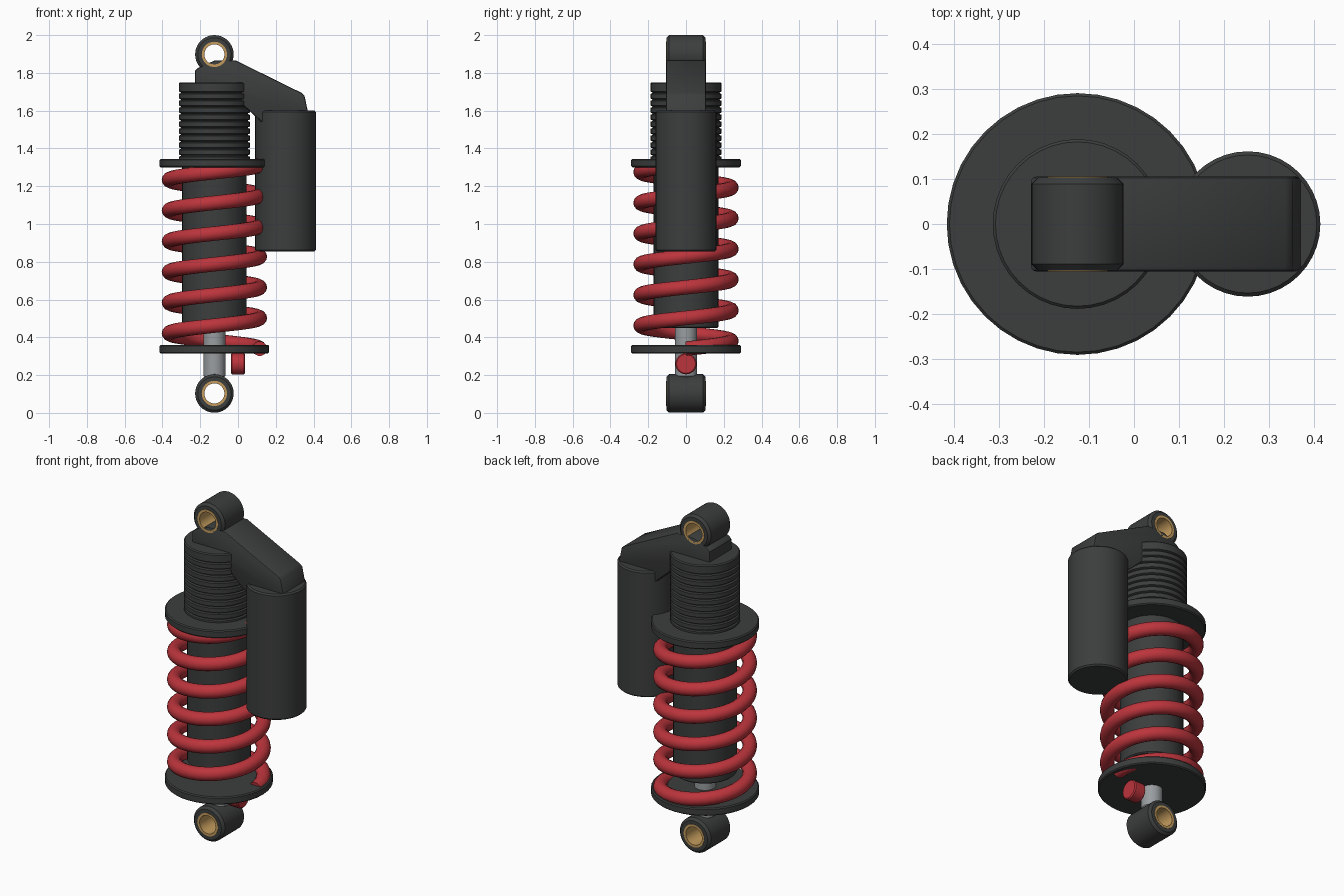
import bpy, bmesh
from math import pi, sin, cos, radians
from mathutils import Matrix, Vector

if "Cube" in bpy.data.objects:
    bpy.data.objects.remove(bpy.data.objects["Cube"])

AX = -0.125   # x of the damper axis
RX = 0.252    # x of the reservoir axis


def material(name, rgb):
    m = bpy.data.materials.new(name)
    m.diffuse_color = (*rgb, 1)
    m.use_nodes = True
    m.node_tree.nodes["Principled BSDF"].inputs["Base Color"].default_value = m.diffuse_color
    return m


DARK = material("dark_metal", (0.045, 0.048, 0.047))
RED = material("red_paint", (0.50, 0.035, 0.045))
GOLD = material("brass", (0.55, 0.33, 0.11))
STEEL = material("steel", (0.32, 0.34, 0.35))


def finish(name, bm, mat, angle=35):
    bmesh.ops.recalc_face_normals(bm, faces=bm.faces)
    me = bpy.data.meshes.new(name)
    bm.to_mesh(me)
    bm.free()
    ob = bpy.data.objects.new(name, me)
    bpy.context.collection.objects.link(ob)
    me.materials.append(mat)
    bpy.ops.object.select_all(action='DESELECT')
    ob.select_set(True)
    bpy.context.view_layer.objects.active = ob
    bpy.ops.object.shade_smooth_by_angle(angle=radians(angle))
    return ob


def lathe(name, profile, mat, loc, ring=False, rot=None, seg=40):
    """Spin (radius, height) points; ring=True closes the profile into a tube."""
    bm = bmesh.new()
    loops = [[bm.verts.new((r * cos(2 * pi * i / seg), r * sin(2 * pi * i / seg), z))
              for i in range(seg)] for r, z in profile]
    pairs = list(zip(loops, loops[1:]))
    if ring:
        pairs.append((loops[-1], loops[0]))
    for a, b in pairs:
        for i in range(seg):
            j = (i + 1) % seg
            bm.faces.new((a[i], a[j], b[j], b[i]))
    if not ring:
        bm.faces.new(loops[0])
        bm.faces.new(loops[-1])
    mtx = Matrix.Translation(loc) @ (rot or Matrix())
    bmesh.ops.transform(bm, matrix=mtx, verts=bm.verts)
    return finish(name, bm, mat)


def rod(name, r, z0, z1, mat, x=AX, b=0.006):
    prof = [(r - b, z0), (r, z0 + b), (r, z1 - b), (r - b, z1)]
    return lathe(name, prof, mat, (x, 0, 0))


# Mounting eyes with brass bushings
along_y = Matrix.Rotation(pi / 2, 4, 'X')
for label, z in (("lower", 0.103), ("upper", 1.898)):
    h, b = 0.103, 0.014
    lathe(label + "_eye", [(0.066, -h), (0.102 - b, -h), (0.102, b - h), (0.102, h - b),
                           (0.102 - b, h), (0.066, h)], DARK, (AX, 0, z), True, along_y)
    lathe(label + "_bushing", [(0.053, -0.105), (0.067, -0.105), (0.067, 0.105), (0.053, 0.105)],
          GOLD, (AX, 0, z), True, along_y)

# Damper: piston rod, body, spring seats
rod("piston_rod", 0.058, 0.19, 0.6, STEEL)
rod("damper_body", 0.171, 0.45, 1.4, DARK)
rod("lower_spring_seat", 0.29, 0.315, 0.36, DARK)
rod("upper_spring_collar", 0.29, 1.30, 1.345, DARK)

# Threaded preload sleeve
prof = [(0.188, 1.32)]
for k in range(10):
    z = 1.36 + k * 0.037
    prof += [(0.188, z - 0.004), (0.178, z), (0.178, z + 0.004), (0.188, z + 0.008)]
prof += [(0.188, 1.744), (0.182, 1.75)]
lathe("threaded_sleeve", prof, DARK, (AX, 0, 0))

# Reservoir
rod("reservoir", 0.161, 0.855, 1.60, DARK, RX, 0.008)

# Bridge arm from the upper eye to the reservoir
outline = [(-0.228, 1.70), (-0.228, 1.81), (-0.212, 1.826), (-0.125, 1.865), (-0.01, 1.865),
           (0.335, 1.695), (0.352, 1.68), (0.372, 1.585), (0.13, 1.535), (-0.04, 1.69)]
bm = bmesh.new()
face = bm.faces.new([bm.verts.new((x, -0.105, z)) for x, z in outline])
ext = bmesh.ops.extrude_face_region(bm, geom=[face])
bmesh.ops.translate(bm, vec=(0, 0.21, 0),
                    verts=[v for v in ext['geom'] if isinstance(v, bmesh.types.BMVert)])
bmesh.ops.recalc_face_normals(bm, faces=bm.faces)
rims = [e for e in bm.edges if abs(e.verts[0].co.y - e.verts[1].co.y) < 1e-4]
bmesh.ops.bevel(bm, geom=rims, offset=0.01, segments=2, profile=0.5, affect='EDGES')
finish("bridge_arm", bm, DARK)

# Coil spring: a round section swept along a helix
TURNS, STEPS, SIDES, R, W = 6, 40, 14, 0.240, 0.039
Z0, Z1 = 0.34, 1.315
bm = bmesh.new()
rings = []
for i in range(TURNS * STEPS + 1):
    a = 2 * pi * i / STEPS
    out = Vector((cos(a), sin(a), 0))
    tan = Vector((-R * sin(a), R * cos(a), (Z1 - Z0) / (2 * pi * TURNS))).normalized()
    up = tan.cross(out)
    c = Vector((AX, 0, Z0 + (Z1 - Z0) * i / (TURNS * STEPS))) + out * R
    rings.append([bm.verts.new(c + W * (out * cos(t) + up * sin(t)))
                  for t in (2 * pi * k / SIDES for k in range(SIDES))])
for a, b in zip(rings, rings[1:]):
    for k in range(SIDES):
        n = (k + 1) % SIDES
        bm.faces.new((a[k], a[n], b[n], b[k]))
bm.faces.new(rings[0])
bm.faces.new(rings[-1])
finish("coil_spring", bm, RED)

# Rebound adjuster knob beside the rod
lathe("adjuster_knob", [(0.05, -0.037), (0.056, -0.031), (0.056, 0.031), (0.05, 0.037)], RED,
      (0, 0, 0.26), rot=Matrix.Rotation(pi / 2, 4, 'Y'), seg=24)
